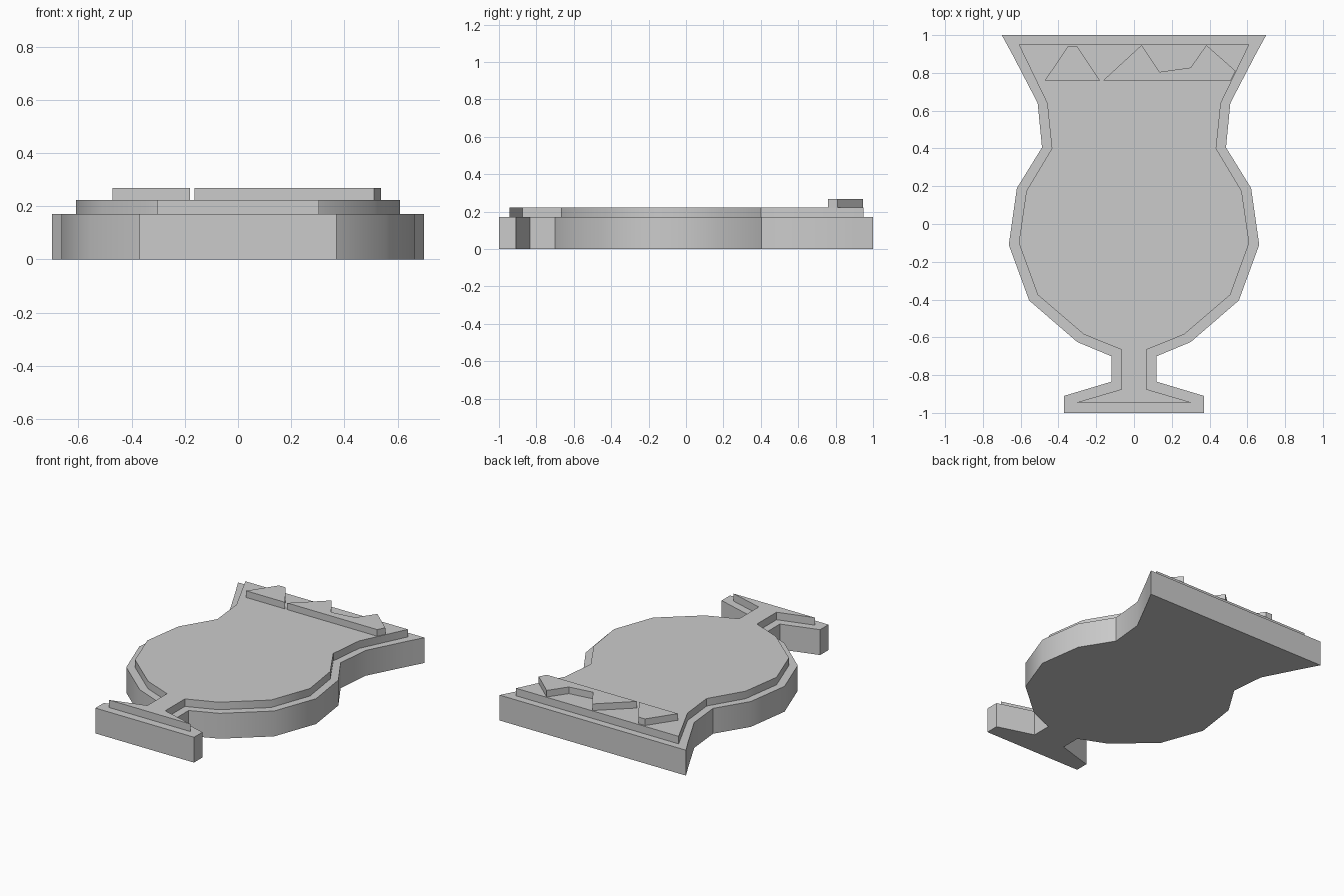
import bpy
import bmesh
from math import radians

cube = bpy.data.objects.get("Cube")
if cube:
    bpy.data.objects.remove(cube, do_unlink=True)

grey = bpy.data.materials.new("plain grey")
grey.use_nodes = True
colour = (0.6, 0.6, 0.6, 1)
grey.diffuse_color = colour
grey.node_tree.nodes["Principled BSDF"].inputs["Base Color"].default_value = colour


def slab(name, outline, bottom, top):
    """Extrude a flat outline upward into a closed plate."""
    bm = bmesh.new()
    face = bm.faces.new([bm.verts.new((x, y, bottom)) for x, y in outline])
    result = bmesh.ops.extrude_face_region(bm, geom=[face], use_keep_orig=True)
    for v in result["geom"]:
        if isinstance(v, bmesh.types.BMVert):
            v.co.z = top
    bmesh.ops.recalc_face_normals(bm, faces=bm.faces)
    mesh = bpy.data.meshes.new(name)
    bm.to_mesh(mesh)
    bm.free()
    mesh.materials.append(grey)
    obj = bpy.data.objects.new(name, mesh)
    bpy.context.collection.objects.link(obj)
    bpy.ops.object.select_all(action="DESELECT")
    obj.select_set(True)
    bpy.context.view_layer.objects.active = obj
    bpy.ops.object.shade_smooth_by_angle(angle=radians(30))
    return obj


def mirrored(half):
    """Close a right-hand profile with its mirror image."""
    return half + [(-x, y) for x, y in reversed(half)]


# Goblet silhouettes, from rim to foot
outer = [(0.70, 1), (0.64, 0.89), (0.51, 0.64), (0.487, 0.405), (0.62, 0.19),
         (0.663, -0.11), (0.555, -0.405), (0.30, -0.625), (0.12, -0.70),
         (0.12, -0.835), (0.37, -0.91), (0.37, -1)]
inner = [(0.61, 0.95), (0.46, 0.64), (0.435, 0.40), (0.57, 0.175),
         (0.61, -0.10), (0.51, -0.375), (0.265, -0.585), (0.067, -0.665),
         (0.067, -0.875), (0.305, -0.945)]
base_top, panel_top, crest_top = 0.172, 0.223, 0.268
slab("goblet_base", mirrored(outer), 0, base_top)
slab("raised_panel", mirrored(inner), base_top, panel_top)

# Jagged crests below the rim
left_crest = [(-0.472, 0.76), (-0.35, 0.94), (-0.30, 0.94), (-0.18, 0.76)]
right_crest = [(-0.163, 0.76), (0.04, 0.947), (0.135, 0.805), (0.30, 0.828),
               (0.383, 0.947), (0.538, 0.81), (0.512, 0.76)]
slab("small_crest", left_crest, panel_top, crest_top)
slab("wide_crest", right_crest, panel_top, crest_top)
